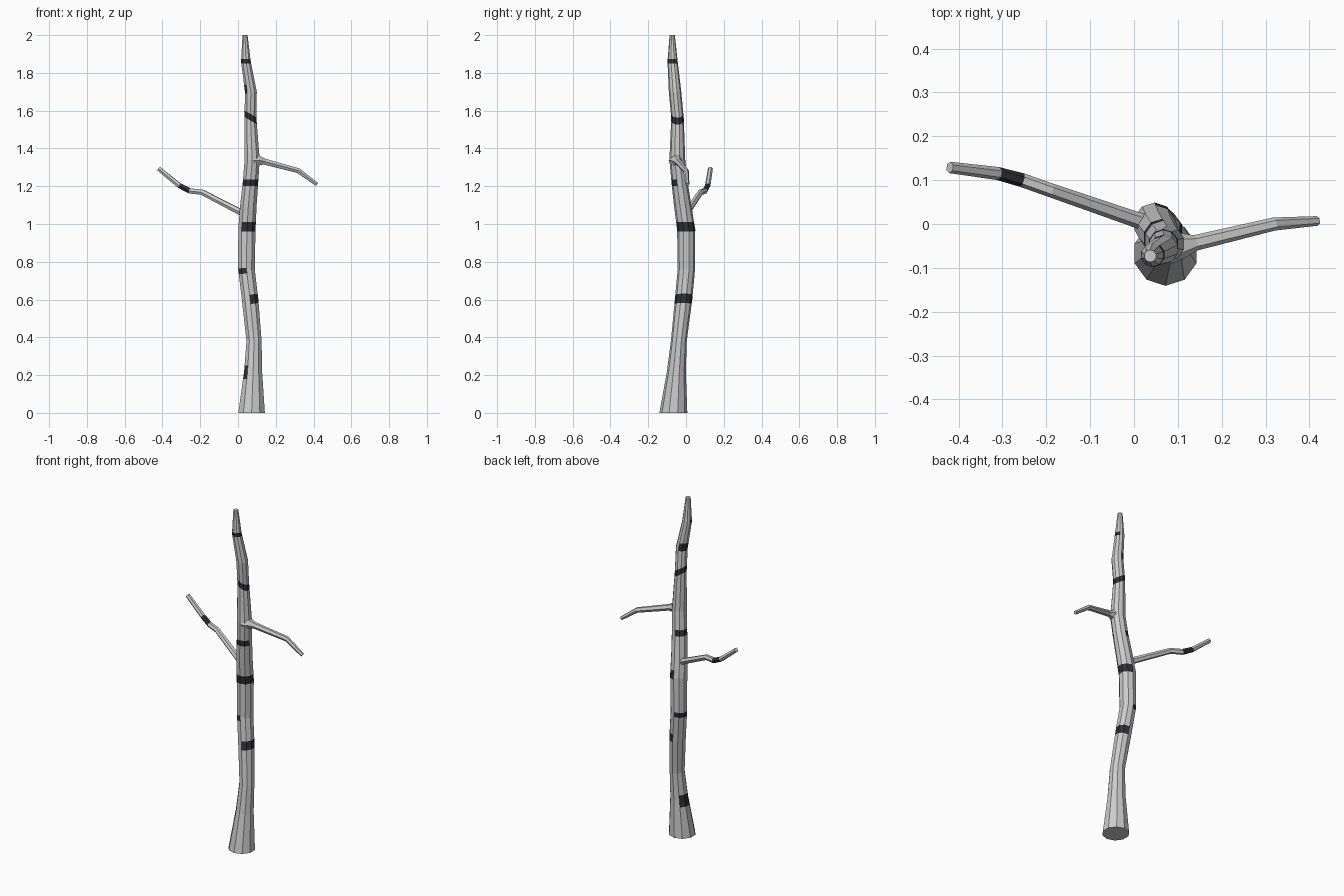
import bpy, bmesh, math
from mathutils import Vector, Matrix

if "Cube" in bpy.data.objects:
    bpy.data.objects.remove(bpy.data.objects["Cube"])

dark = bpy.data.materials.new("dark_bark")
dark.diffuse_color = (0.03, 0.03, 0.035, 1)
dark.use_nodes = True
dark.node_tree.nodes["Principled BSDF"].inputs["Base Color"].default_value = dark.diffuse_color


def tube(points, sides, offset=0.0, level=False):
    """Closed tube along (x, y, z, radius) points; faces carry a side and segment number."""
    bm = bmesh.new()
    side = bm.faces.layers.int.new("side")
    seg = bm.faces.layers.int.new("seg")
    pos = [Vector(p[:3]) for p in points]
    rings = []
    for i, p in enumerate(points):
        d = Vector((0, 0, 1))
        if not level:
            d = (pos[min(i + 1, len(pos) - 1)] - pos[max(i - 1, 0)]).normalized()
        u = Vector((1, 0, 0)) if level else d.cross(Vector((0, 0, 1))).normalized()
        v = d.cross(u)
        angles = [offset + 2 * math.pi * k / sides for k in range(sides)]
        rings.append([bm.verts.new(pos[i] + p[3] * (u * math.cos(a) + v * math.sin(a)))
                      for a in angles])
    for i in range(len(rings) - 1):
        for k in range(sides):
            n = (k + 1) % sides
            f = bm.faces.new((rings[i][k], rings[i][n], rings[i + 1][n], rings[i + 1][k]))
            f[side], f[seg] = k, i
    for ring in (rings[0][::-1], rings[-1]):
        f = bm.faces.new(ring)
        f[side] = f[seg] = -1
    return bm, side, seg


def finish(bm, name):
    bmesh.ops.recalc_face_normals(bm, faces=bm.faces)
    mesh = bpy.data.meshes.new(name)
    bm.to_mesh(mesh)
    bm.free()
    mesh.materials.append(None)
    mesh.materials.append(dark)
    bpy.context.collection.objects.link(bpy.data.objects.new(name, mesh))


# Trunk: ten-sided, gently bent, flared at the foot
trunk = [(0.072, -0.067, 0.0, 0.074), (0.08, -0.051, 0.22, 0.05), (0.085, -0.038, 0.38, 0.042),
         (0.064, -0.013, 0.60, 0.046), (0.045, 0.002, 0.76, 0.046), (0.047, 0.001, 0.97, 0.048),
         (0.055, -0.018, 1.10, 0.046), (0.066, -0.034, 1.22, 0.043), (0.075, -0.046, 1.34, 0.042),
         (0.066, -0.045, 1.56, 0.033), (0.068, -0.058, 1.70, 0.033),
         (0.042, -0.071, 1.86, 0.027), (0.037, -0.073, 2.0, 0.014)]
bm, side, seg = tube(trunk, 10, math.radians(-18), level=True)

# Dark bark bands: bottom z, top z, first side, last side, slope along x
bands = [(0.18, 0.25, 4, 6, 0.0), (0.575, 0.625, 8, 12, 0.15), (0.74, 0.77, 3, 7, 0.1),
         (0.96, 1.01, 7, 12, 0.0), (1.20, 1.235, 3, 9, 0.0), (1.55, 1.585, 0, 9, -0.6),
         (1.69, 1.735, 3, 6, 0.0), (1.85, 1.873, 5, 11, 0.0)]
for low, high, first, last, slope in bands:
    sides = {k % 10 for k in range(first, last + 1)}
    normal = Vector((-slope, 0, 1)).normalized()
    planes = [Vector((0.062, 0, z)) for z in (low, high)]
    for co in planes:
        faces = [f for f in bm.faces if f[side] in sides]
        geom = list({e for f in faces for e in list(f.verts) + list(f.edges)}) + faces
        bmesh.ops.bisect_plane(bm, geom=geom, plane_co=co, plane_no=normal, dist=1e-5)
    for f in bm.faces:
        c = f.calc_center_median()
        if f[side] in sides and (c - planes[0]).dot(normal) > 0 > (c - planes[1]).dot(normal):
            f.material_index = 1
finish(bm, "trunk")

# Left branch with one dark segment
bm, side, seg = tube([(0.05, -0.005, 1.045, 0.02), (-0.01, 0.015, 1.075, 0.018),
                      (-0.19, 0.077, 1.168, 0.016), (-0.255, 0.1, 1.175, 0.016),
                      (-0.31, 0.115, 1.203, 0.015), (-0.42, 0.129, 1.293, 0.013)], 6)
for f in bm.faces:
    if f[seg] == 3:
        f.material_index = 1
finish(bm, "left_branch")

# Right branch, flared where it leaves the trunk
bm, side, seg = tube([(0.08, -0.052, 1.335, 0.04), (0.108, -0.05, 1.337, 0.03),
                      (0.14, -0.043, 1.33, 0.018), (0.32, 0.0, 1.282, 0.015),
                      (0.418, 0.007, 1.21, 0.011)], 6)
finish(bm, "right_branch")
